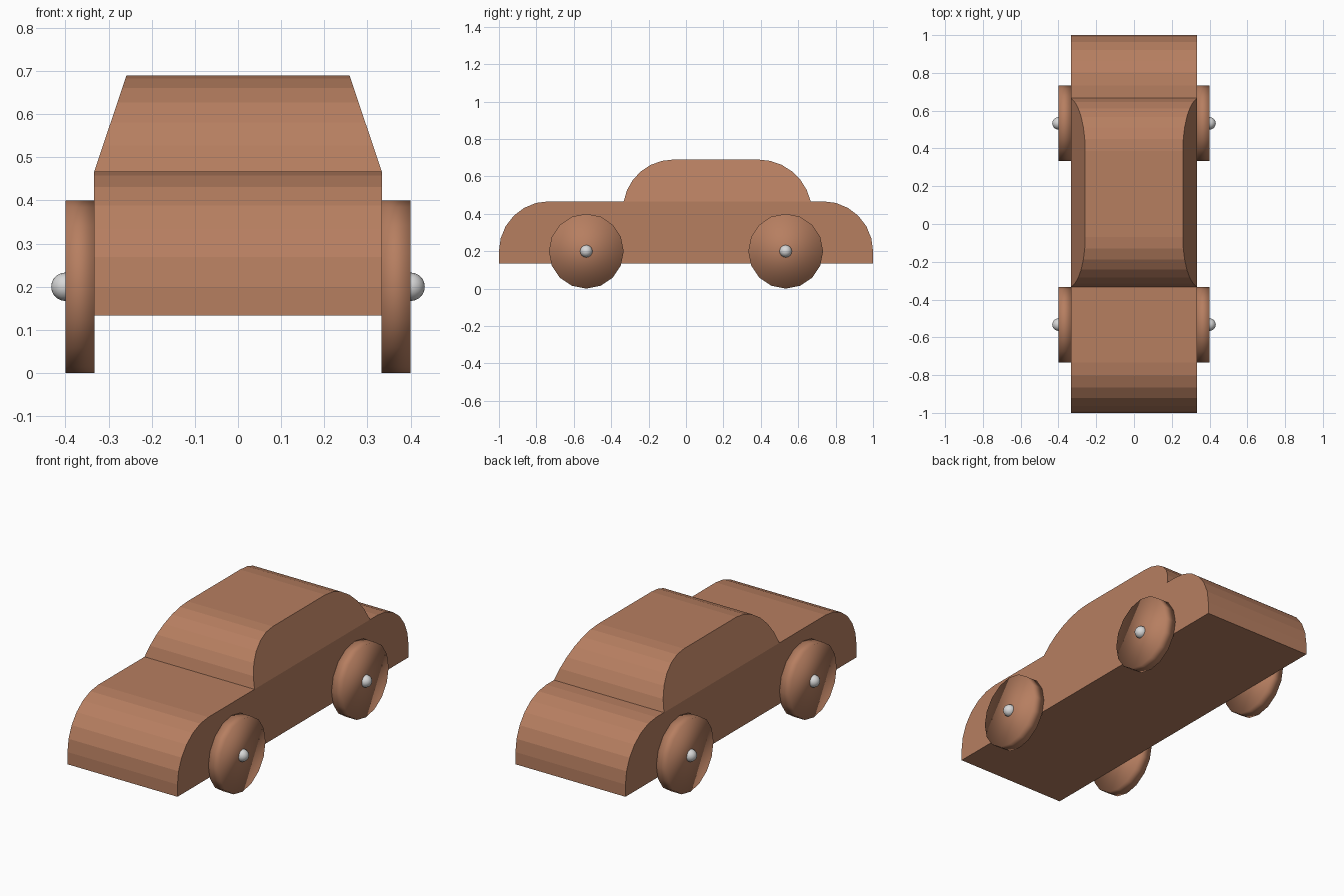
import bpy, bmesh, math
from mathutils import Matrix

if "Cube" in bpy.data.objects:
    bpy.data.objects.remove(bpy.data.objects["Cube"])

HALF_W = 1 / 3      # half width of the body
DECK = 0.467        # height of bonnet and boot
ROOF = 0.69


def material(name, rgb):
    m = bpy.data.materials.new(name)
    m.diffuse_color = (*rgb, 1)
    m.use_nodes = True
    m.node_tree.nodes["Principled BSDF"].inputs["Base Color"].default_value = m.diffuse_color
    return m


wood = material("brown wood", (0.47, 0.21, 0.118))
metal = material("pale metal", (0.68, 0.68, 0.68))


def finish(name, bm, mat, smooth=False):
    bmesh.ops.recalc_face_normals(bm, faces=bm.faces)
    me = bpy.data.meshes.new(name)
    bm.to_mesh(me)
    bm.free()
    me.materials.append(mat)
    for p in me.polygons:
        p.use_smooth = smooth
    ob = bpy.data.objects.new(name, me)
    bpy.context.collection.objects.link(ob)
    return ob


def arc(cy, cz, r, a0, a1, n=6):
    pts = []
    for i in range(n + 1):
        a = math.radians(a0 + (a1 - a0) * i / n)
        pts.append((cy + r * math.cos(a), cz + r * math.sin(a)))
    return pts


def extrude_profile(name, pts, half_width):
    """Side profile (y, z) spanned across x; half_width gives x at each z."""
    bm = bmesh.new()
    left = [bm.verts.new((-half_width(z), y, z)) for y, z in pts]
    right = [bm.verts.new((half_width(z), y, z)) for y, z in pts]
    bm.faces.new(left)
    bm.faces.new(right[::-1])
    for i in range(len(pts)):
        j = (i + 1) % len(pts)
        bm.faces.new((left[i], left[j], right[j], right[i]))
    return finish(name, bm, wood)


# Lower body with rounded nose and tail
r = 0.267
body = [(1, 0.133), (-1, 0.133)]
body += arc(-1 + r, 0.2, r, 180, 90)
body += arc(1 - r, 0.2, r, 90, 0)
extrude_profile("body", body, lambda z: HALF_W)

# Cabin, sides leaning inwards towards the roof
rf, rr = 0.269, 0.287
front_start = 180 - math.degrees(math.asin((DECK - ROOF + rf) / rf))
rear_end = math.degrees(math.asin((DECK - ROOF + rr) / rr))
cabin = arc(-0.068, ROOF - rf, rf, front_start, 90)
cabin += arc(0.387, ROOF - rr, rr, 90, rear_end)
extrude_profile("cabin", cabin, lambda z: HALF_W - (z - DECK) * 0.336)

# Wheels and hub caps at the four corners
for sx, side in ((-1, "left"), (1, "right")):
    for sy, end in ((-1, "front"), (1, "rear")):
        place = Matrix.Translation((sx * 0.3665, sy * 0.533, 0.2))
        turn = Matrix.Rotation(math.pi / 2, 4, 'Y')
        bm = bmesh.new()
        bmesh.ops.create_cone(bm, cap_ends=True, segments=16, radius1=0.2,
                              radius2=0.2, depth=0.067, matrix=place @ turn)
        finish(f"{end}_{side}_wheel", bm, wood, smooth=True)

        bm = bmesh.new()
        bmesh.ops.create_uvsphere(
            bm, u_segments=16, v_segments=10, radius=0.033,
            matrix=Matrix.Translation((sx * 0.4, sy * 0.533, 0.2)) @ turn)
        finish(f"{end}_{side}_hub", bm, metal, smooth=True)
